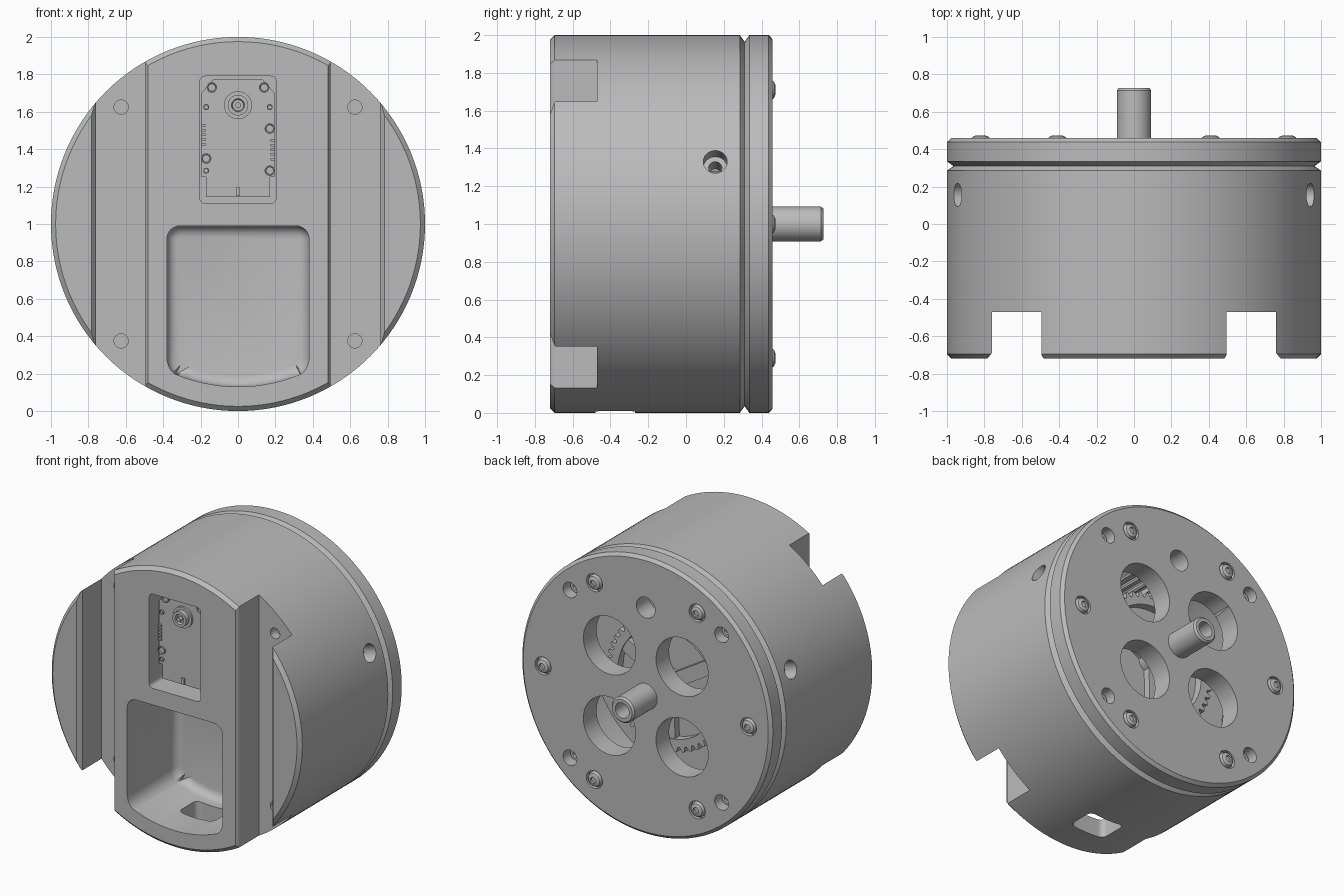
import bpy, bmesh, math
from mathutils import Vector, Matrix

if "Cube" in bpy.data.objects:
    bpy.data.objects.remove(bpy.data.objects["Cube"])

metal = bpy.data.materials.new("plain_grey")
metal.use_nodes = True
GREY = (0.5, 0.5, 0.5, 1)
metal.diffuse_color = GREY
metal.node_tree.nodes["Principled BSDF"].inputs["Base Color"].default_value = GREY
C = 1.0  # height of the main axis


def finish(name, bm):
    bmesh.ops.recalc_face_normals(bm, faces=bm.faces)
    me = bpy.data.meshes.new(name)
    bm.to_mesh(me)
    bm.free()
    me.materials.append(metal)
    ob = bpy.data.objects.new(name, me)
    bpy.context.collection.objects.link(ob)
    return ob


def lathe(name, profile, x=0, z=C, seg=32):
    """Spin (y, radius) points about an axis along y."""
    bm = bmesh.new()
    vs = [bm.verts.new((r, y, 0)) for y, r in profile]
    edges = [bm.edges.new(p) for p in zip(vs, vs[1:])]
    bmesh.ops.spin(bm, geom=vs + edges, axis=(0, 1, 0), cent=(0, 0, 0),
                   angle=math.tau, steps=seg)
    bmesh.ops.remove_doubles(bm, verts=bm.verts, dist=1e-5)
    bmesh.ops.translate(bm, verts=bm.verts, vec=(x, 0, z))
    return finish(name, bm)


def rod(name, x, z, r, y0, y1, seg=32):
    return lathe(name, [(y0, 0), (y0, r), (y1, r), (y1, 0)], x, z, seg)


def prism(name, pts, lo, hi, axis="y", corner=0, cap=0):
    """Extrude a 2D outline; optionally round its corners and far rim."""
    put = (lambda a, b, t: (a, t, b)) if axis == "y" else (lambda a, b, t: (a, b, t))
    k = 1 if axis == "y" else 2
    bm = bmesh.new()
    base = bm.faces.new([bm.verts.new(put(a, b, lo)) for a, b in pts])
    ext = bmesh.ops.extrude_face_region(bm, geom=[base])["geom"]
    up = [v for v in ext if isinstance(v, bmesh.types.BMVert)]
    bmesh.ops.translate(bm, verts=up, vec=put(0, 0, hi - lo))
    bmesh.ops.recalc_face_normals(bm, faces=bm.faces)
    if corner:
        sharp = [e for e in bm.edges if abs(e.verts[0].co[k] - e.verts[1].co[k]) > 1e-4
                 and e.calc_face_angle(0) > 0.6]
        bmesh.ops.bevel(bm, geom=sharp, offset=corner, segments=6, profile=0.5, affect="EDGES")
    if cap:
        rim = [e for e in bm.edges if all(abs(v.co[k] - hi) < 1e-4 for v in e.verts)]
        bmesh.ops.bevel(bm, geom=rim, offset=cap, segments=4, profile=0.5, affect="EDGES")
    return finish(name, bm)


def rect(x0, x1, b0, b1):
    return [(x0, b0), (x1, b0), (x1, b1), (x0, b1)]


def cut(ob, cutters):
    bpy.context.view_layer.objects.active = ob
    for c in cutters:
        c.hide_render = True
        m = ob.modifiers.new("cut", "BOOLEAN")
        m.operation, m.solver, m.object = "DIFFERENCE", "EXACT", c
        bpy.ops.object.modifier_apply(modifier=m.name)
        bpy.data.objects.remove(c)


def radial(name, sx, r, start, end):
    """Cutter pointing outward from the main axis, slightly above horizontal."""
    bm = bmesh.new()
    bmesh.ops.create_cone(bm, cap_ends=True, segments=32, radius1=r, radius2=r, depth=end - start)
    d = Vector((sx * 0.944, 0, 0.33)).normalized()
    turn = d.to_track_quat("Z", "Y").to_matrix().to_4x4()
    spot = d * (start + end) / 2 + Vector((0, 0.155, C))
    bmesh.ops.transform(bm, matrix=Matrix.Translation(spot) @ turn, verts=bm.verts)
    return finish(name, bm)


SIDES = (-1, 1)
CORNERS = [(a, b) for a in SIDES for b in SIDES]

# Housing: hollow drum, open towards the lid
body = lathe("housing", [(-0.72, 0), (-0.72, 0.975), (-0.695, 1), (0.285, 1), (0.31, 0.965),
                         (0.31, 0.78), (-0.03, 0.78), (-0.03, 0)], seg=128)
cutters = []
for s in SIDES:
    # Vertical slots with chamfered mouths
    slot = [(0.495, -0.47), (0.76, -0.47), (0.76, -0.69), (0.8, -0.74), (0.47, -0.74), (0.495, -0.7)]
    cutters.append(prism("slot_cutter", [(s * x, y) for x, y in slot], -0.1, 2.1, "z"))
    # Stepped side holes
    cutters += [radial("side_hole_cutter", s, 0.063, 0.9, 1.1),
                radial("side_bore_cutter", s, 0.035, 0.7, 0.95)]
for a, b in CORNERS:
    cutters.append(rod("front_hole_cutter", a * 0.625, C + b * 0.625, 0.038, -0.6, -0.4))

# Large front pocket with an arched floor
arc = [(0.38 * i / 8, C - math.sqrt(0.87 ** 2 - (0.38 * i / 8) ** 2)) for i in range(-8, 9)]
cutters.append(prism("pocket_cutter", arc + [(0.38, 0.99), (-0.38, 0.99)], -0.8, -0.16,
                     corner=0.07, cap=0.06))
cutters.append(prism("drain_cutter", rect(-0.14, 0.14, -0.48, -0.27), -0.1, 0.3, "z", corner=0.04))
# Upper pocket for the motor
cutters.append(prism("motor_pocket_cutter", rect(-0.205, 0.205, 1.11, 1.79), -0.8, -0.5, corner=0.03))
cut(body, cutters)

# Motor in the upper pocket
face = -0.62
prism("motor_case", [(-0.17, 1.145), (0.17, 1.145), (0.17, 1.25), (0.195, 1.25), (0.195, 1.7),
                     (0.13, 1.775), (-0.13, 1.775), (-0.195, 1.7), (-0.195, 1.25), (-0.17, 1.25)],
      face, -0.49)
lathe("motor_hub", [(face, 0.075), (face - 0.015, 0.075), (face - 0.015, 0.055), (face - 0.05, 0.055),
                    (face - 0.05, 0.035), (face - 0.03, 0.03), (face - 0.03, 0.015),
                    (face - 0.06, 0.015), (face - 0.06, 0)], 0, 1.635)
for x, z, r in [(-0.14, 1.73, 0.028), (0.14, 1.73, 0.028), (0.17, 1.51, 0.028), (-0.17, 1.35, 0.028),
                (0.17, 1.285, 0.028), (-0.17, 1.285, 0.016), (-0.17, 1.625, 0.016), (0.17, 1.625, 0.016)]:
    lathe("motor_screw", [(face, r), (face - 0.012, r), (face - 0.012, r * 0.8),
                          (face - 0.004, r * 0.7), (face - 0.004, 0)], x, z, 16)
for i in range(5):
    for s, z in ((-1, 1.42), (1, 1.34)):
        x = s * 0.185
        prism("motor_pin", rect(x - 0.012, x + 0.012, z + i * 0.025, z + i * 0.025 + 0.014),
              face - 0.01, face)
prism("motor_tab", rect(-0.012, 0.012, 1.15, 1.195), face - 0.01, face)

# Lid with windows and screw recesses
lid = lathe("lid", [(0.31, 0), (0.31, 0.965), (0.335, 1), (0.438, 1), (0.459, 0.978), (0.459, 0)], seg=128)
screws = [(0.82 * math.cos(i * math.pi / 3), C + 0.82 * math.sin(i * math.pi / 3)) for i in range(6)]
cutters = [rod("pinion_hole_cutter", 0, C + 0.64, 0.075, 0.2, 0.6)]
for a, b in CORNERS:
    cutters.append(rod("window_cutter", a * 0.29, C + b * 0.29, 0.208, 0.2, 0.6, 64))
    cutters.append(rod("bolt_hole_cutter", a * 0.605, C + b * 0.605, 0.055, 0.37, 0.6))
cutters += [rod("recess_cutter", x, z, 0.064, 0.43, 0.6) for x, z in screws]
cut(lid, cutters)
for x, z in screws:
    lathe("lid_screw", [(0.42, 0.053), (0.45, 0.053), (0.465, 0.045), (0.474, 0.025),
                        (0.474, 0.022), (0.462, 0.02), (0.462, 0)], x, z)
for a, b in CORNERS:
    lathe("bolt", [(0.36, 0.042), (0.395, 0.042), (0.395, 0.022), (0.38, 0.02), (0.38, 0)],
          a * 0.605, C + b * 0.605, 24)

# Output shaft with a bored end
lathe("output_shaft", [(-0.03, 0), (-0.03, 0.092), (0.715, 0.092), (0.728, 0.08), (0.728, 0.055),
                       (0.6, 0.055), (0.6, 0)], seg=48)


def gear(name, z, r, teeth, y0, y1):
    depth = 0.035
    pts = []
    for i in range(teeth * 4):
        a = math.tau * i / (teeth * 4)
        q = r if i % 4 < 2 else r - depth
        pts.append((q * math.sin(a), z + q * math.cos(a)))
    return prism(name, pts, y0, y1)


# Gear train inside the housing
gear("pinion", C + 0.63, 0.15, 16, -0.03, 0.28)
wheel = gear("main_gear", C, 0.48, 48, 0.1, 0.22)
cut(wheel, [rod("gear_recess_cutter", 0, C, 0.39, 0.16, 0.3, 64)])
for i in range(3):
    a = math.tau * i / 3 + 0.5
    u, v = Vector((math.cos(a), math.sin(a))), Vector((-math.sin(a), math.cos(a)))
    quad = [u * p + v * q for p, q in ((0.05, -0.05), (0.4, -0.05), (0.4, 0.05), (0.05, 0.05))]
    prism("gear_spoke", [(p.x, C + p.y) for p in quad], 0.15, 0.21)

# Smooth round surfaces, keep edges crisp
bpy.ops.object.select_all(action="DESELECT")
for ob in bpy.context.collection.objects:
    if ob.type == "MESH" and metal.name in ob.data.materials:
        ob.select_set(True)
        bpy.context.view_layer.objects.active = ob
bpy.ops.object.shade_smooth_by_angle(angle=math.radians(30))
